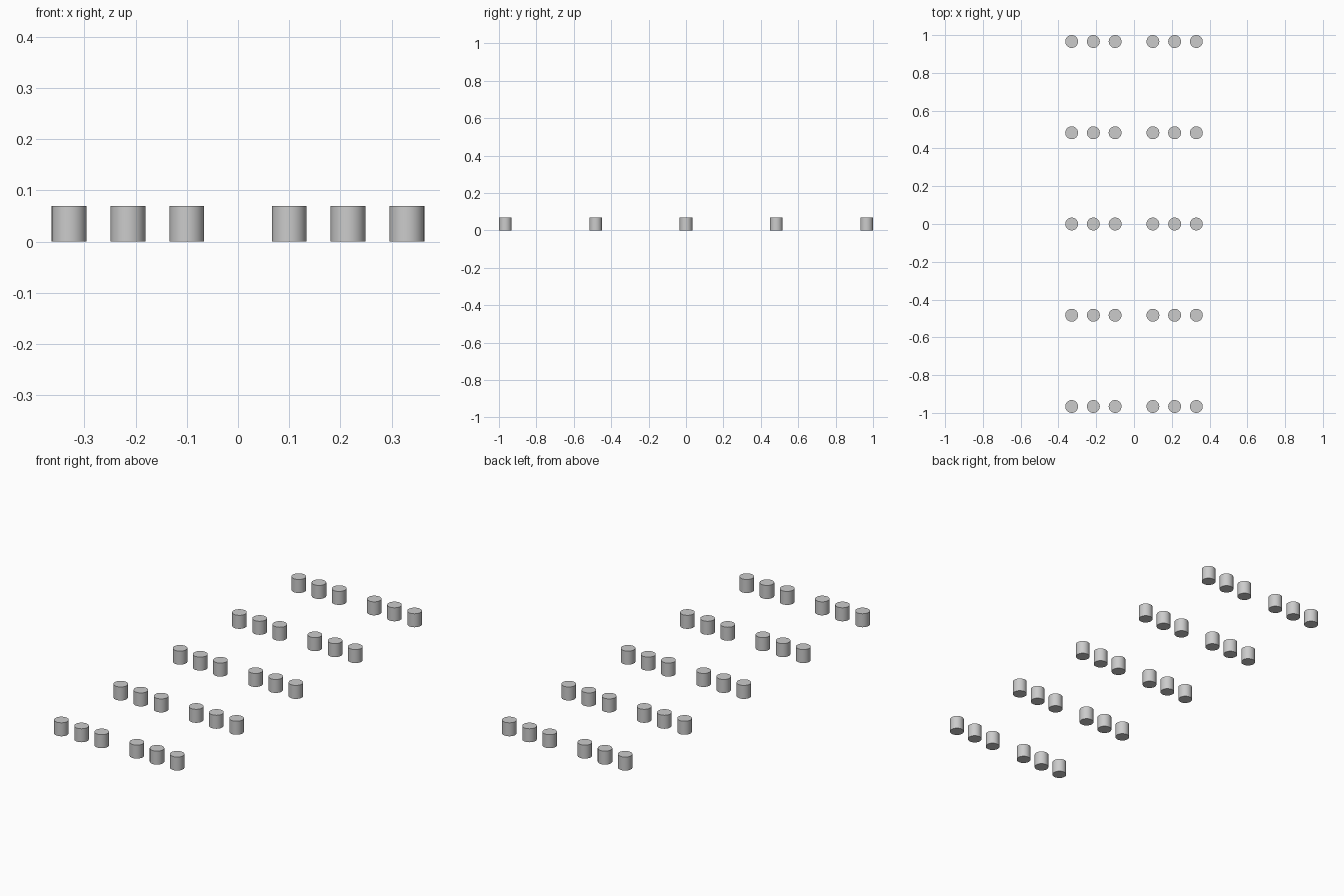
import bpy, math

if "Cube" in bpy.data.objects:
    bpy.data.objects.remove(bpy.data.objects["Cube"])

RADIUS = 0.034
HEIGHT = 0.0695
ROW_STEP = 0.483
COLUMNS = (0.1, 0.215, 0.33)


def peg(name, x, y):
    bpy.ops.mesh.primitive_cylinder_add(vertices=32, radius=RADIUS, depth=HEIGHT,
                                        location=(x, y, HEIGHT / 2))
    ob = bpy.context.object
    ob.name = name
    bpy.ops.object.shade_smooth_by_angle(angle=math.radians(30))


# Five rows of pegs, three on each side of the central gap
for row in range(5):
    y = (row - 2) * ROW_STEP
    for side, sign in (("left", -1), ("right", 1)):
        for col, x in enumerate(COLUMNS):
            peg(f"peg_row{row + 1}_{side}_{col + 1}", sign * x, y)
